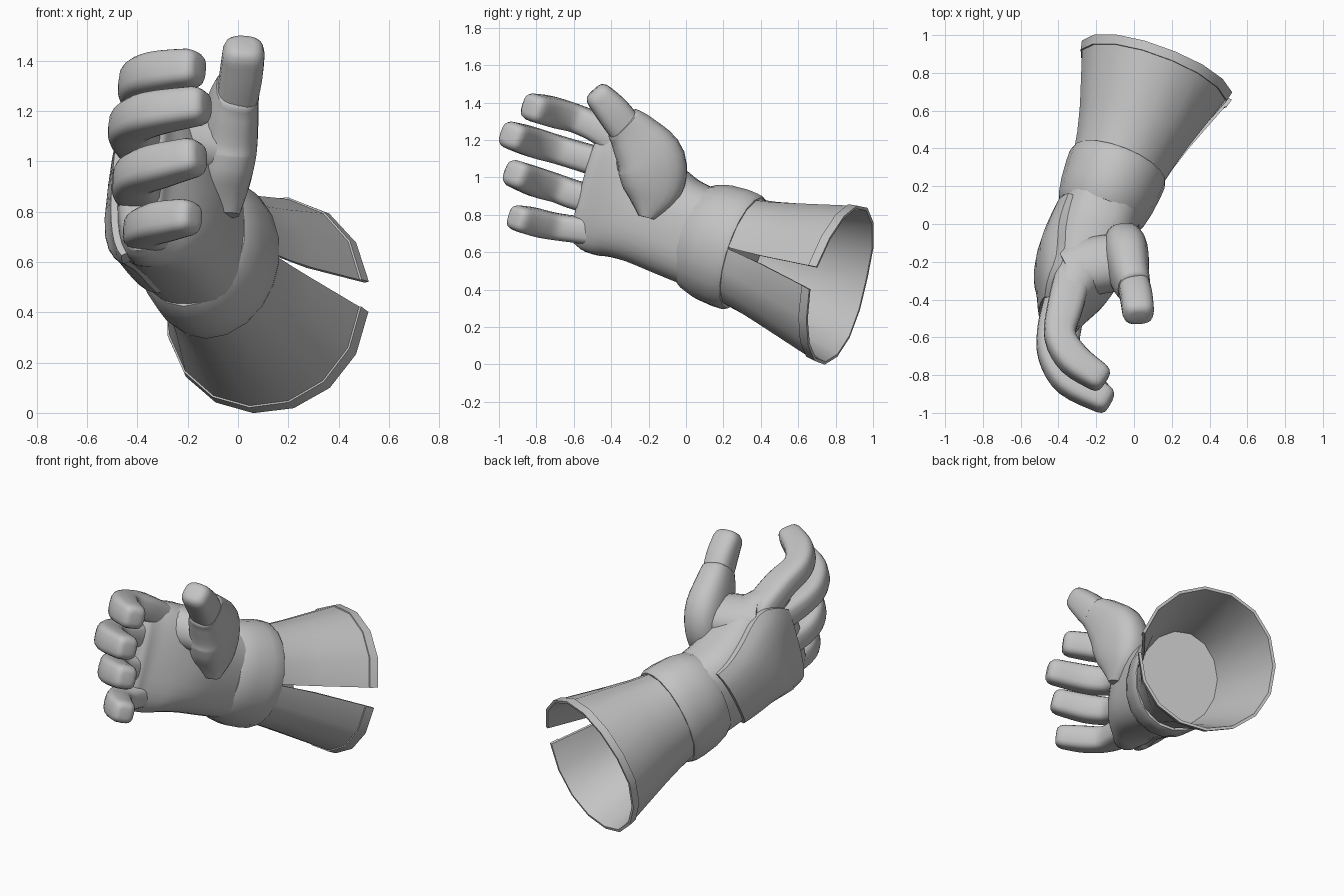
import bpy, bmesh, math
from mathutils import Vector

if "Cube" in bpy.data.objects:
    bpy.data.objects.remove(bpy.data.objects["Cube"])

grey = bpy.data.materials.new("plain_grey")
grey.diffuse_color = (0.55, 0.55, 0.55, 1)
grey.use_nodes = True
grey.node_tree.nodes["Principled BSDF"].inputs["Base Color"].default_value = grey.diffuse_color


def skin(name, rings, angle=35):
    """Join equal rings of points into a closed tube with capped ends."""
    bm = bmesh.new()
    rows = [[bm.verts.new(p) for p in ring] for ring in rings]
    n = len(rows[0])
    for a, b in zip(rows, rows[1:]):
        for i in range(n):
            j = (i + 1) % n
            bm.faces.new((a[i], a[j], b[j], b[i]))
    bm.faces.new(rows[0][::-1])
    bm.faces.new(rows[-1])
    bmesh.ops.recalc_face_normals(bm, faces=bm.faces)
    me = bpy.data.meshes.new(name)
    bm.to_mesh(me)
    bm.free()
    me.materials.append(grey)
    me.shade_smooth()
    me.set_sharp_from_angle(angle=math.radians(angle))
    ob = bpy.data.objects.new(name, me)
    bpy.context.collection.objects.link(ob)
    return ob


def smooth(st, k=4):
    """Catmull-Rom through stations (x, y, z, half thickness, half height)."""
    out = []
    for i in range(len(st) - 1):
        p0, p1, p2, p3 = st[max(i - 1, 0)], st[i], st[i + 1], st[min(i + 2, len(st) - 1)]
        for s in range(k):
            t = s / k
            out.append([0.5 * (2 * b + (c - a) * t + (2 * a - 5 * b + 4 * c - d) * t * t
                               + (3 * b - a - 3 * c + d) * t ** 3)
                        for a, b, c, d in zip(p0, p1, p2, p3)])
    return out + [list(st[-1])]


def frames(st, hint):
    """Turn stations into (centre, side vector, up vector) sections."""
    pts = [Vector(s[:3]) for s in st]
    out = []
    for i, s in enumerate(st):
        tan = (pts[min(i + 1, len(pts) - 1)] - pts[max(i - 1, 0)]).normalized()
        side = tan.cross(Vector(hint)).normalized()
        up = side.cross(tan)
        out.append((pts[i], side * s[3], up * s[4], tan))
    return out


def oval(c, side, up, th, p):
    f = lambda v: math.copysign(abs(v) ** (2 / p), v)
    return c + side * f(math.cos(th)) + up * f(math.sin(th))


def limb(name, st, hint, p=3, n=20, tip=0.045):
    """Rounded-box tube along a path, with a blunt rounded tip."""
    fr = frames(smooth(st), hint)
    c, s, u, t = fr[-1]
    if tip:
        for d, k in ((0.55, 0.9), (0.9, 0.7), (1, 0.45)):
            fr.append((c + t * tip * d, s * k, u * k, t))
    return skin(name, [[oval(c, s, u, math.tau * i / n, p) for i in range(n)]
                       for c, s, u, t in fr])


# forearm frame: axis runs from the wrist to the cuff opening
N = Vector((-0.18, 0.06, 0.685))
A = Vector((0.35, 0.88, -0.31)).normalized()
U = (Vector((0, 0, 1)) - A * A.z).normalized()
V = A.cross(U)


def around(t, rv, ru, th):
    return N + A * t + V * rv * math.cos(th) + U * ru * math.sin(th)


# flared cuff with stepped rim, longer below, and a wedge slit on the palm side
cuff_profile = [(0.22, 0.245, 0.29), (0.36, 0.272, 0.318), (0.5, 0.31, 0.356), (0.79, 0.408, 0.437),
                (0.79, 0.416, 0.444), (0.84, 0.428, 0.452), (0.84, 0.41, 0.435),
                (0.5, 0.292, 0.338), (0.22, 0.225, 0.27)]
SIDES = 15
rings = []
for k in range(SIDES + 1):
    ring = []
    for t, rv, ru in cuff_profile:
        f = max(0, (t - 0.24) / 0.6)
        lo, hi = 5 + 9 * f, 365 - 7 * f
        th = math.radians(lo + (hi - lo) * k / SIDES)
        below = max(0, -math.sin(th))
        ring.append(around(t + f * (0.06 * below + 0.02 * max(0, math.cos(th))), rv,
                           ru - 0.024 * f * below, th))
    rings.append(ring)
skin("cuff", rings, 30)

# padded wrist band
band = [(-0.01, 0.2, 0.255), (-0.01, 0.225, 0.278), (0.02, 0.242, 0.295), (0.1, 0.258, 0.32),
        (0.2, 0.268, 0.328), (0.26, 0.27, 0.325), (0.285, 0.262, 0.312), (0.285, 0.235, 0.28)]
skin("wrist_band", [[around(t, a, b, math.tau * i / 20) for i in range(20)] for t, a, b in band], 40)

# palm
HINT = (0.08, 0.29, 0.95)
palm = [(-0.16, 0.10, 0.67, 0.21, 0.27), (-0.215, -0.06, 0.74, 0.215, 0.275),
        (-0.26, -0.2, 0.82, 0.21, 0.3), (-0.31, -0.33, 0.89, 0.175, 0.335),
        (-0.36, -0.45, 0.93, 0.12, 0.34), (-0.378, -0.52, 0.95, 0.09, 0.315)]
limb("palm", palm, HINT, p=2.6, n=28, tip=0.03)

# raised plate on the back of the hand, its upper edge peaking near the knuckles
rings = []
sections = frames(smooth(palm), HINT)[2:18]
for i, (c, s, u, t) in enumerate(sections):
    f = i / (len(sections) - 1)
    lo = math.radians(-78 + 8 * f)
    hi = math.radians(44 + 18 * f / 0.7 if f < 0.7 else 62 - 30 * (f - 0.7) / 0.3)
    ths = [lo + (hi - lo) * j / 9 for j in range(10)]
    shift = s.normalized() * (0.028 + 0.02 * math.sin(math.pi * f))
    # the lower part of the near edge starts further from the wrist
    slant = lambda th: t * 0.07 * (1 - f) * (hi - th) / (hi - lo)
    low = [oval(c + slant(th), s * 0.95, u * 0.97, th, 2.6) for th in ths]
    top = [oval(c + shift + slant(th), s, u * 1.01, th, 2.6) for th in ths]
    rings.append(top + low[::-1])
skin("back_plate", rings, 30)

# four curled fingers: knuckle, joints, tip
finger_paths = {
    "index_finger": [(-.32, -.27, 1.11), (-.365, -.44, 1.245), (-.392, -.59, 1.315), (-.32, -.715, 1.35), (-.19, -.81, 1.37)],
    "middle_finger": [(-.36, -.35, 1.05), (-.415, -.54, 1.105), (-.425, -.69, 1.15), (-.34, -.825, 1.19), (-.165, -.925, 1.22)],
    "ring_finger": [(-.36, -.38, .86), (-.405, -.57, .90), (-.405, -.70, .945), (-.32, -.815, .98), (-.185, -.905, 1.015)],
    "little_finger": [(-.34, -.40, .70), (-.37, -.57, .72), (-.365, -.70, .738), (-.30, -.805, .76), (-.205, -.89, .778)],
}
thick = (0.1, 0.095, 0.083, 0.086, 0.073)
high = (0.085, 0.078, 0.077, 0.081, 0.074)
for name, path in finger_paths.items():
    k = 0.93 if name == "little_finger" else 1
    limb(name, [(*p, a * k, b * k) for p, a, b in zip(path, thick, high)], HINT, p=3.3)

# thumb: web to the palm, broad teardrop base and separate tip
limb("thumb_web", [(-.36, -.27, 1.09, .14, .12), (-.25, -.23, 1.07, .155, .13),
                   (-.15, -.21, 1.06, .155, .13), (-.05, -.2, 1.05, .15, .13)],
     (0, .45, 1), p=2.3, tip=0)
TH = (0, -0.8, -0.6)
limb("thumb_base", [(-.055, -.21, .785, .06, .045), (-.055, -.18, .92, .105, .155),
                    (-.04, -.185, 1.08, .118, .185), (-.02, -.275, 1.22, .102, .14),
                    (0.0, -.335, 1.285, .088, .108)], TH, p=2.6, tip=0.015)
limb("thumb_tip", [(-.01, -.29, 1.22, .08, .095), (.012, -.385, 1.345, .086, .092),
                   (.022, -.46, 1.43, .084, .077)], TH, p=2.8, tip=0.05)
